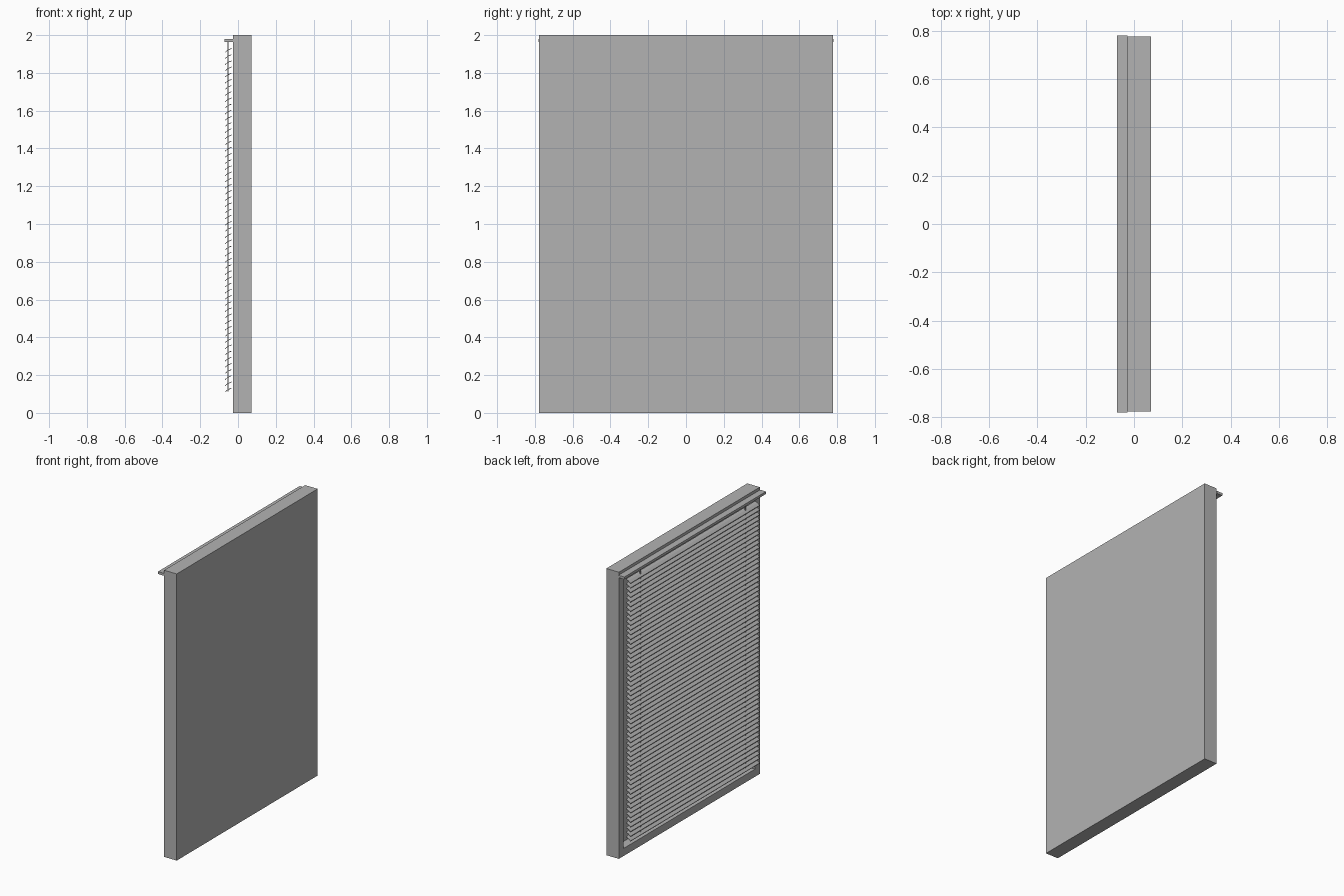
import bpy, bmesh, math

if "Cube" in bpy.data.objects:
    bpy.data.objects.remove(bpy.data.objects["Cube"])

FACE_X, BACK_X = -0.026, 0.071      # blind side and plain side of the panel
HALF_W, HEIGHT, BORDER = 0.777, 2.0, 0.053
RECESS = 0.06

grey = bpy.data.materials.new("mid_grey")
grey.diffuse_color = (0.45, 0.45, 0.45, 1)
grey.use_nodes = True
grey.node_tree.nodes["Principled BSDF"].inputs["Base Color"].default_value = grey.diffuse_color


def new_object(name, bm):
    bmesh.ops.recalc_face_normals(bm, faces=bm.faces)
    mesh = bpy.data.meshes.new(name)
    bm.to_mesh(mesh)
    bm.free()
    mesh.materials.append(grey)
    ob = bpy.data.objects.new(name, mesh)
    bpy.context.collection.objects.link(ob)
    return ob


def add_box(bm, x0, x1, y0, y1, z0, z1):
    verts = bmesh.ops.create_cube(bm, size=1)["verts"]
    for v in verts:
        v.co.x = x0 if v.co.x < 0 else x1
        v.co.y = y0 if v.co.y < 0 else y1
        v.co.z = z0 if v.co.z < 0 else z1


def box(name, *bounds):
    bm = bmesh.new()
    add_box(bm, *bounds)
    return new_object(name, bm)


def extrude_y(name, profile, y0, y1):
    """Closed x-z profile swept along y."""
    bm = bmesh.new()
    face = bm.faces.new([bm.verts.new((x, y0, z)) for x, z in profile])
    out = bmesh.ops.extrude_face_region(bm, geom=[face])
    for g in out["geom"]:
        if isinstance(g, bmesh.types.BMVert):
            g.co.y = y1
    # keep the starting cap so the slat is closed
    if not face.is_valid:
        bmesh.ops.holes_fill(bm, edges=bm.edges)
    return new_object(name, bm)


# Window panel: solid block with an inset, recessed pane on the blind side
bm = bmesh.new()
add_box(bm, FACE_X, BACK_X, -HALF_W, HALF_W, 0, HEIGHT)
bm.normal_update()
front = [f for f in bm.faces if f.normal.x < -0.9]
bmesh.ops.inset_region(bm, faces=front, thickness=BORDER, use_even_offset=True)
out = bmesh.ops.extrude_face_region(bm, geom=front)
bmesh.ops.translate(bm, vec=(RECESS, 0, 0),
                    verts=[g for g in out["geom"] if isinstance(g, bmesh.types.BMVert)])
bmesh.ops.delete(bm, geom=[f for f in front if f.is_valid], context='FACES')
new_object("window_panel", bm)

# Head rail across the top
box("head_rail", -0.071, FACE_X, -0.781, 0.781, 1.963, 1.98)

# Stack of tilted slats, lower on the outer edge, slightly arched
top = [(-0.07, 0.0), (-0.053, 0.013), (-0.035, 0.021)]
profile = top + [(x, z - 0.004) for x, z in reversed(top)]
slat = extrude_y("slats", [(x, z + 0.112) for x, z in profile], -0.712, 0.712)
COUNT = 56
arr = slat.modifiers.new("stack", 'ARRAY')
arr.count = COUNT
arr.use_relative_offset = False
arr.use_constant_offset = True
arr.constant_offset_displace = (0, 0, (1.91 - 0.112) / (COUNT - 1))

# Two support cords threading the slats
for side, y in (("left", 0.58), ("right", -0.58)):
    box("cord_" + side, -0.056, -0.049, y - 0.004, y + 0.004, 0.112, 1.965)
